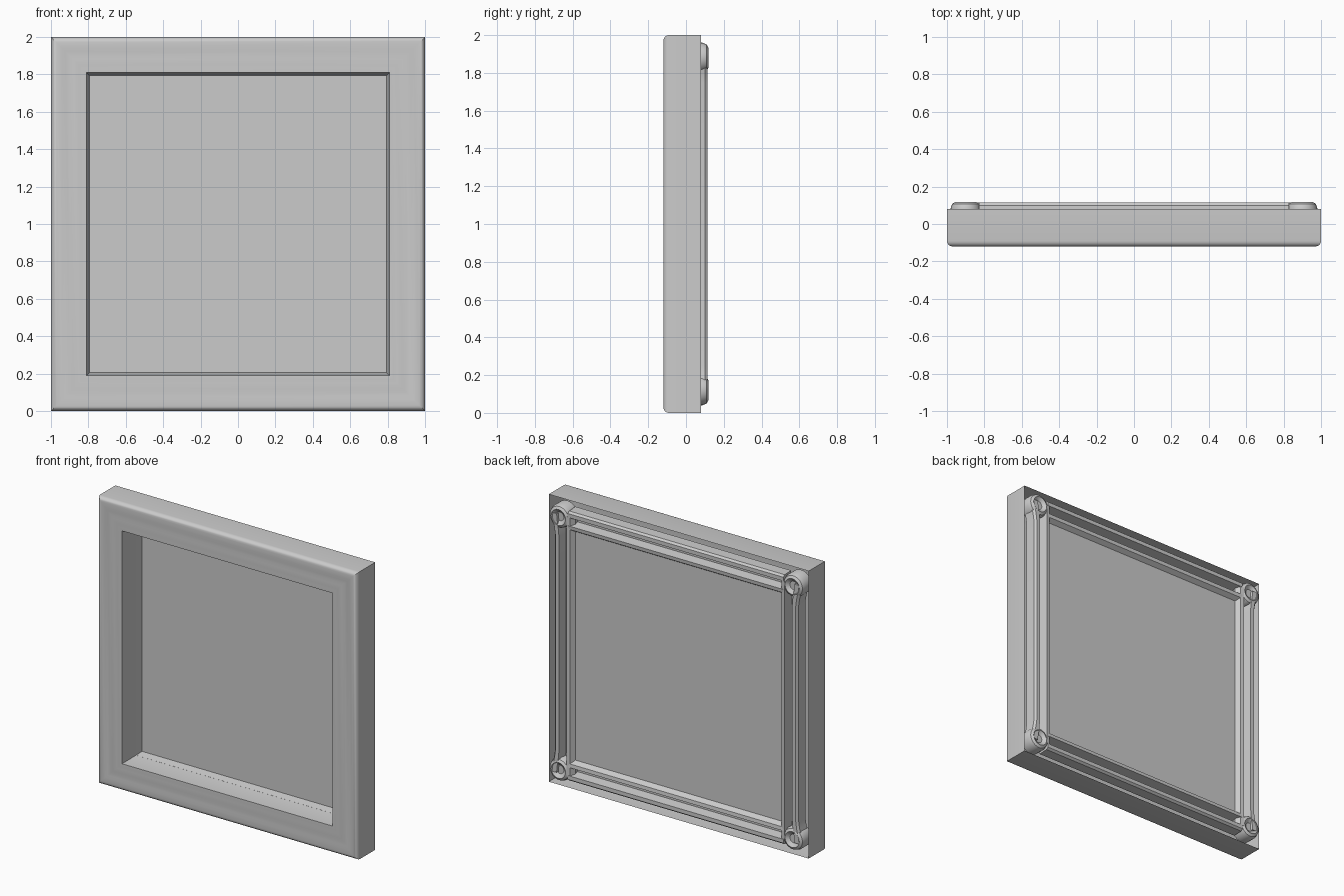
import bpy, bmesh, math
from mathutils import Vector

if "Cube" in bpy.data.objects:
    bpy.data.objects.remove(bpy.data.objects["Cube"])


def make_object(name, bm, recalc=True):
    if recalc:
        bmesh.ops.recalc_face_normals(bm, faces=bm.faces)
    mesh = bpy.data.meshes.new(name)
    bm.to_mesh(mesh)
    bm.free()
    obj = bpy.data.objects.new(name, mesh)
    bpy.context.collection.objects.link(obj)
    bpy.ops.object.select_all(action='DESELECT')
    bpy.context.view_layer.objects.active = obj
    obj.select_set(True)
    bpy.ops.object.shade_smooth_by_angle(angle=math.radians(35))
    return obj


def loft(name, rings, closed_path, cap=False):
    """Skin a list of cross-sections."""
    bm = bmesh.new()
    rows = [[bm.verts.new(p) for p in ring] for ring in rings]
    pairs = list(zip(rows, rows[1:])) + ([(rows[-1], rows[0])] if closed_path else [])
    for a, b in pairs:
        n = len(a)
        for i in range(n if cap else n - 1):
            j = (i + 1) % n
            bm.faces.new((a[i], a[j], b[j], b[i]))
    if cap:
        bm.faces.new(rows[0])
        bm.faces.new(rows[-1])
    return make_object(name, bm)


# Hollow moulding, open at the back: (distance from centre, y)
profile = [(1.0, 0.08), (1.0, -0.09)]
profile += [(0.97 + 0.03 * math.cos(a), -0.09 - 0.03 * math.sin(a))
            for a in (math.radians(18 * k) for k in range(1, 6))]
profile += [(0.94, -0.119), (0.92, -0.117), (0.90, -0.117), (0.88, -0.119),
            (0.85, -0.118), (0.83, -0.119), (0.81, -0.118),
            (0.806, 0.05), (0.795, 0.08)]
corners = [(1, 1), (-1, 1), (-1, -1), (1, -1)]
loft("frame_moulding",
     [[(sx * r, y, 1 + sz * r) for r, y in profile] for sx, sz in corners], True)

# Back panel
bm = bmesh.new()
bm.faces.new([bm.verts.new((x * 0.797, 0.08, 1 + z * 0.797)) for x, z in corners])
make_object("back_panel", bm, False)

# Double-ridged retaining strips on the back
strip = [(0.795, 0.08), (0.815, 0.112), (0.84, 0.115), (0.85, 0.05), (0.888, 0.05),
         (0.898, 0.115), (0.925, 0.115), (0.937, 0.10), (0.94, 0.03), (0.806, 0.03)]


def strip_ring(side, vertical, t, flare):
    ring = []
    for r, y in strip:
        r += flare * max(0, (r - 0.84) / 0.1)
        ring.append((side * r, y, 1 + t) if vertical else (t, y, 1 + side * r))
    return ring


for side, label in ((-1, "left"), (1, "right")):
    stations = [(-0.9, 0.03), (-0.86, 0.024), (-0.80, 0.008), (-0.75, 0),
                (0.75, 0), (0.80, 0.008), (0.86, 0.024), (0.9, 0.03)]
    loft(label + "_strip", [strip_ring(side, True, t, f) for t, f in stations], False, True)
for side, label in ((-1, "bottom"), (1, "top")):
    loft(label + "_strip", [strip_ring(side, False, t, 0) for t in (-0.83, 0.83)], False, True)

# Rounded corner joints
for sx, sz in corners:
    rings = []
    for rad, y in ((0.08, 0.02), (0.08, 0.085), (0.072, 0.108), (0.055, 0.118), (0.03, 0.10)):
        rings.append([(sx * 0.9 + rad * math.cos(a), y, 1 + sz * 0.88 + rad * math.sin(a))
                      for a in (math.tau * k / 24 for k in range(24))])
    loft("corner_joint", rings, False, True)
